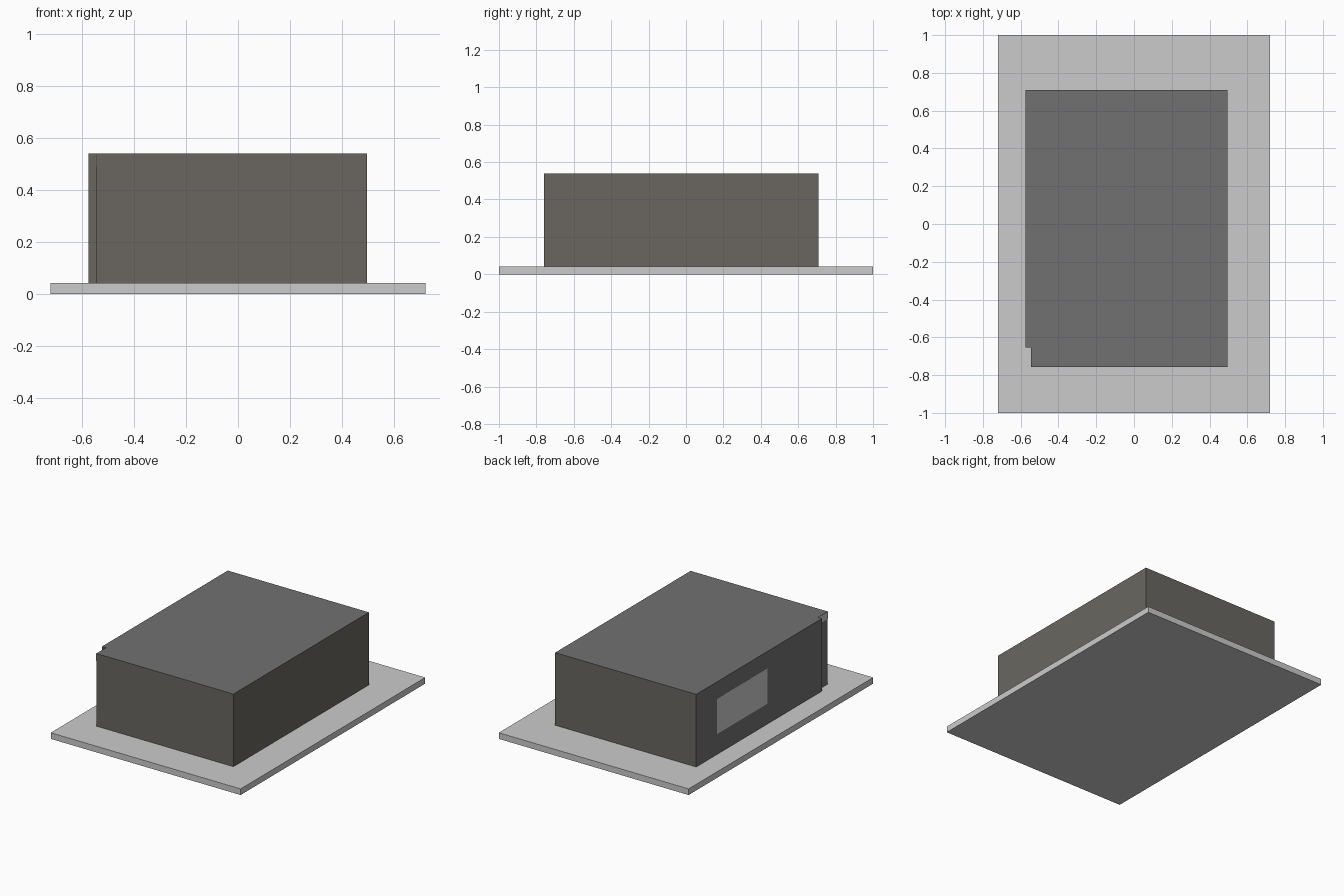
import bpy, bmesh

if "Cube" in bpy.data.objects:
    bpy.data.objects.remove(bpy.data.objects["Cube"])


def material(name, rgb):
    m = bpy.data.materials.new(name)
    m.diffuse_color = (*rgb, 1)
    m.use_nodes = True
    m.node_tree.nodes["Principled BSDF"].inputs["Base Color"].default_value = m.diffuse_color
    return m


def finish(name, bm, mats=()):
    bmesh.ops.recalc_face_normals(bm, faces=bm.faces)
    me = bpy.data.meshes.new(name)
    for m in mats:
        me.materials.append(m)
    bm.to_mesh(me)
    bm.free()
    ob = bpy.data.objects.new(name, me)
    bpy.context.collection.objects.link(ob)
    return ob


def prism(outline, z0, z1):
    bm = bmesh.new()
    face = bm.faces.new([bm.verts.new((x, y, z0)) for x, y in outline])
    up = bmesh.ops.extrude_face_region(bm, geom=[face], use_keep_orig=True)
    for v in up["geom"]:
        if isinstance(v, bmesh.types.BMVert):
            v.co.z = z1
    return bm


def box(name, x0, x1, y0, y1, z0, z1):
    return finish(name, prism([(x0, y0), (x1, y0), (x1, y1), (x0, y1)], z0, z1))


brown = material("wall_brown", (0.144, 0.134, 0.12))
dark = material("roof_dark_grey", (0.165, 0.165, 0.165))

# Ground slab
box("base_slab", -0.72, 0.72, -1, 1, 0, 0.042)

# Building block with a shallow step at its front left corner
L, S, R = -0.574, -0.544, 0.496
F, N, B = -0.758, -0.653, 0.709
bm = prism([(S, F), (R, F), (R, B), (L, B), (L, N), (S, N)], 0.042, 0.54)
bmesh.ops.recalc_face_normals(bm, faces=bm.faces)
for f in bm.faces:
    f.material_index = 1 if f.normal.z > 0.5 or f.normal.x < -0.5 else 0
finish("building_block", bm, (brown, dark))

# Pale panels on the left side
box("side_window", L - 0.001, L + 0.001, -0.06, 0.483, 0.182, 0.425)
box("corner_strip", S - 0.001, S + 0.001, F, N, 0.49, 0.539)
